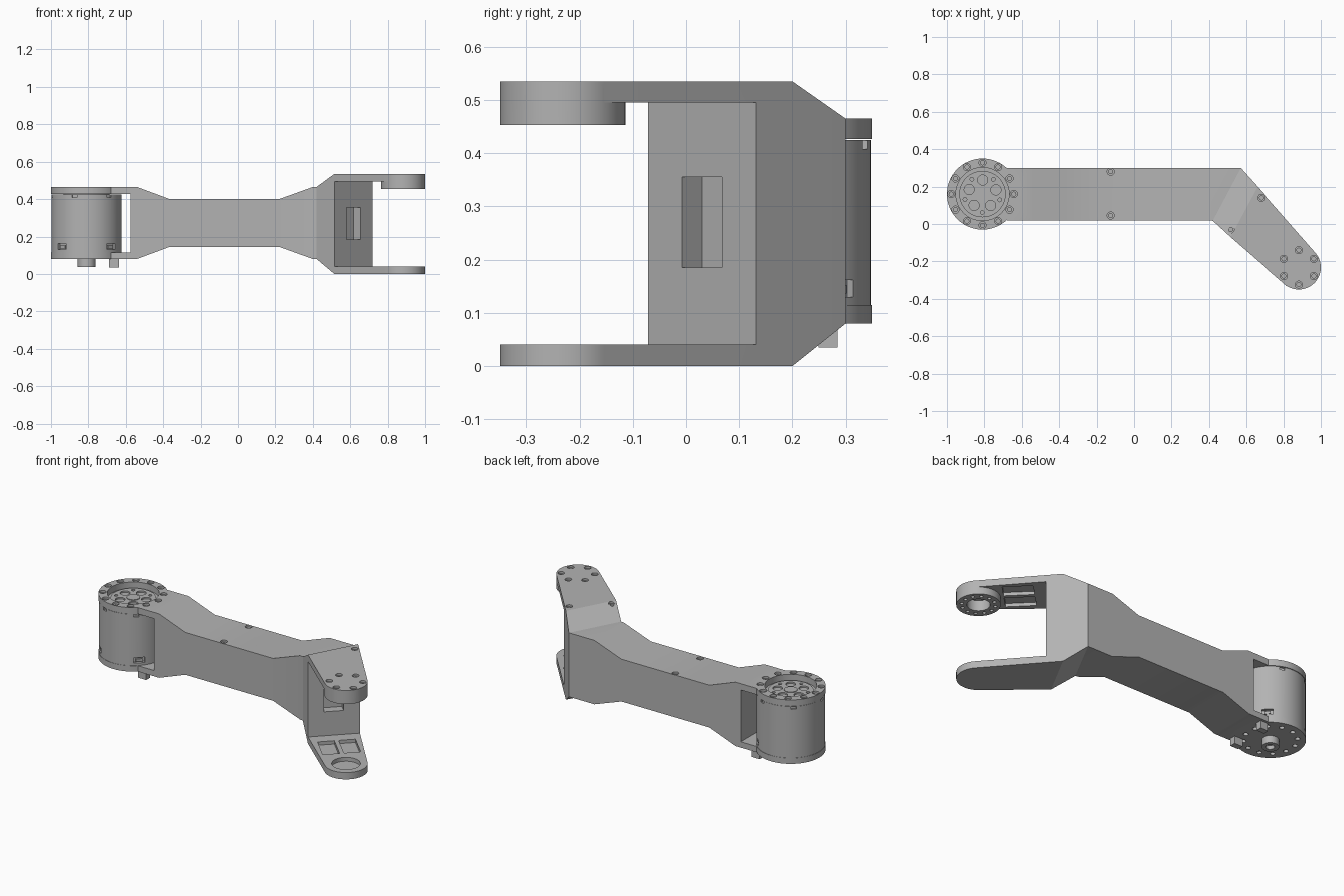
import bpy, bmesh
from math import sin, cos, radians, pi
from mathutils import Vector

if "Cube" in bpy.data.objects:
    bpy.data.objects.remove(bpy.data.objects["Cube"], do_unlink=True)

grey = bpy.data.materials.new("plain grey")
grey.use_nodes = True
colour = (0.45, 0.45, 0.45, 1)
grey.diffuse_color = colour
grey.node_tree.nodes["Principled BSDF"].inputs["Base Color"].default_value = colour


def loft(name, sections):
    """Closed solid through rings of points with equal counts."""
    bm = bmesh.new()
    rings = [[bm.verts.new(p) for p in ring] for ring in sections]
    n = len(rings[0])
    for a, b in zip(rings, rings[1:]):
        for i in range(n):
            j = (i + 1) % n
            bm.faces.new((a[i], a[j], b[j], b[i]))
    bm.faces.new(rings[0])
    bm.faces.new(rings[-1])
    bmesh.ops.recalc_face_normals(bm, faces=bm.faces)
    mesh = bpy.data.meshes.new(name)
    bm.to_mesh(mesh)
    bm.free()
    mesh.materials.append(grey)
    ob = bpy.data.objects.new(name, mesh)
    bpy.context.collection.objects.link(ob)
    return ob


def prism(name, pts, z0, z1):
    return loft(name, [[(x, y, z) for x, y in pts] for z in (z0, z1)])


def around(c, r, count, start=0.0):
    return [(c[0] + r * cos(start + 2 * pi * i / count),
             c[1] + r * sin(start + 2 * pi * i / count)) for i in range(count)]


def cyl(name, c, r, z0, z1, sides=64):
    return prism(name, around(c, r, sides), z0, z1)


def block(name, c, angle, u0, u1, v0, v1, z0, z1):
    """Box in a frame at c whose u axis is turned by angle."""
    a, b = cos(angle), sin(angle)
    pts = [(c[0] + u * a - v * b, c[1] + u * b + v * a)
           for u, v in ((u0, v0), (u1, v0), (u1, v1), (u0, v1))]
    return prism(name, pts, z0, z1)


def combine(ob, others, operation="DIFFERENCE"):
    bpy.context.view_layer.objects.active = ob
    for other in others:
        mod = ob.modifiers.new("combine", "BOOLEAN")
        mod.operation, mod.solver, mod.object = operation, "EXACT", other
        bpy.ops.object.modifier_apply(modifier=mod.name)
        bpy.data.objects.remove(other, do_unlink=True)


def bolt_cutters(points, top):
    cuts = []
    for p in points:
        cuts.append(cyl("cutter", p, 0.019, top - 0.012, top + 0.01, 24))
        cuts.append(cyl("cutter", p, 0.011, top - 0.025, top, 16))
    return cuts


motor = (-0.81, 0.16)
tip = (0.882, -0.232)
fork_angle = radians(-45)

# Arm: cross-sections given as front point, back point, bottom and top
stations = [
    ((-0.68, 0.02), (-0.68, 0.30), 0.08, 0.465),
    ((-0.54, 0.02), (-0.54, 0.30), 0.08, 0.465),
    ((-0.365, 0.02), (-0.365, 0.30), 0.145, 0.40),
    ((0.22, 0.02), (0.22, 0.30), 0.145, 0.40),
    ((0.40, 0.02), (0.40, 0.30), 0.08, 0.465),
    ((0.42, 0.017), (0.57, 0.30), 0.08, 0.465),
    ((0.515, -0.07), (0.66, 0.20), 0.0, 0.535),
]
arm = loft("arm", [[(*f, lo), (*b, lo), (*b, hi), (*f, hi)] for f, b, lo, hi in stations])
combine(arm, [block("cutter", motor, 0, -0.3, 0.235, -0.3, 0.3, 0.115, 0.427)])

# Fork: rounded outline hollowed into two plates
outline = [(0.515, -0.07), (0.66, 0.20)]
for i in range(33):
    t = radians(42 - i * 173 / 32)
    outline.append((tip[0] + 0.118 * cos(t), tip[1] + 0.118 * sin(t)))
fork = prism("fork", outline, 0, 0.535)
combine(fork, [block("cutter", tip, fork_angle, -0.372, 0.3, -0.3, 0.3, 0.041, 0.495)])
boss = cyl("boss", tip, 0.118, 0.453, 0.52)
combine(fork, [boss], "UNION")

# Motor mounting plates
combine(arm, [fork,
              cyl("upper_ring", motor, 0.19, 0.427, 0.465),
              cyl("lower_disc", motor, 0.19, 0.08, 0.115)], "UNION")
arm.name = "arm_and_fork"

# Upper ring opening, cable slot, bolt holes
cuts = [cyl("cutter", motor, 0.142, 0.40, 0.5),
        block("cutter", tip, fork_angle, -0.425, -0.36, -0.055, 0.052, 0.185, 0.355)]
cuts += bolt_cutters(around(motor, 0.167, 12), 0.465)
cuts += bolt_cutters([(-0.125, 0.28), (-0.125, 0.045)], 0.40)
cuts += bolt_cutters([(0.68, 0.14), (0.515, -0.03)] + around(tip, 0.092, 6, pi / 6), 0.535)

# Plate pockets, bearing recesses and boss holes
for z0, z1 in ((0.021, 0.06), (0.47, 0.515)):
    for v0, v1 in ((-0.105, -0.012), (0.012, 0.105)):
        cuts.append(block("cutter", tip, fork_angle, -0.30, -0.135, v0, v1, z0, z1))
cuts.append(cyl("cutter", tip, 0.078, 0.018, 0.06))
cuts.append(cyl("cutter", tip, 0.062, 0.44, 0.515))
cuts += [cyl("cutter", p, 0.010, 0.44, 0.475, 12) for p in around(tip, 0.09, 12)]

# Holes on the underside of the motor disc
cuts += [cyl("cutter", p, 0.014, 0.07, 0.095, 16) for p in around(motor, 0.145, 12, pi / 12)]
combine(arm, cuts)

# Motor body with side sockets and top notches
body = cyl("motor_body", motor, 0.188, 0.112, 0.425, 96)
cuts = [block("cutter", motor, radians(a), 0.17, 0.2, -0.032, 0.032, 0.13, 0.162)
        for a in (45, 225, 315)]
cuts += [block("cutter", motor, radians(a), 0.178, 0.2, -0.014, 0.014, 0.408, 0.424)
         for a in range(10, 360, 60)]
combine(body, cuts)
for a in (45, 225, 315):
    block("socket_plug", motor, radians(a), 0.165, 0.182, -0.018, 0.018, 0.136, 0.152)

# Rotor face inside the upper ring
rotor = cyl("rotor_face", motor, 0.124, 0.42, 0.437)
cuts = [cyl("cutter", p, 0.027, 0.428, 0.45, 32) for p in around(motor, 0.075, 5, 0.3)]
cuts += [cyl("cutter", p, 0.010, 0.428, 0.45, 16) for p in around(motor, 0.098, 5, 0.93)]
combine(rotor, cuts)
cyl("rotor_cap", motor, 0.036, 0.43, 0.441)

# Hub and connectors below the motor
hub = cyl("lower_hub", motor, 0.048, 0.037, 0.09)
combine(hub, [cyl("cutter", motor, 0.024, 0.03, 0.06, 32)])
for side in (-1, 1):
    v = side * 0.107
    block("lower_connector", motor, 0, 0.12, 0.174, v - 0.018, v + 0.018, 0.035, 0.09)

# Smooth the round walls, keep the edges crisp
bpy.ops.object.select_all(action="DESELECT")
for ob in bpy.context.collection.objects:
    if ob.type == "MESH":
        ob.select_set(True)
        bpy.context.view_layer.objects.active = ob
bpy.ops.object.shade_smooth_by_angle(angle=radians(25))
